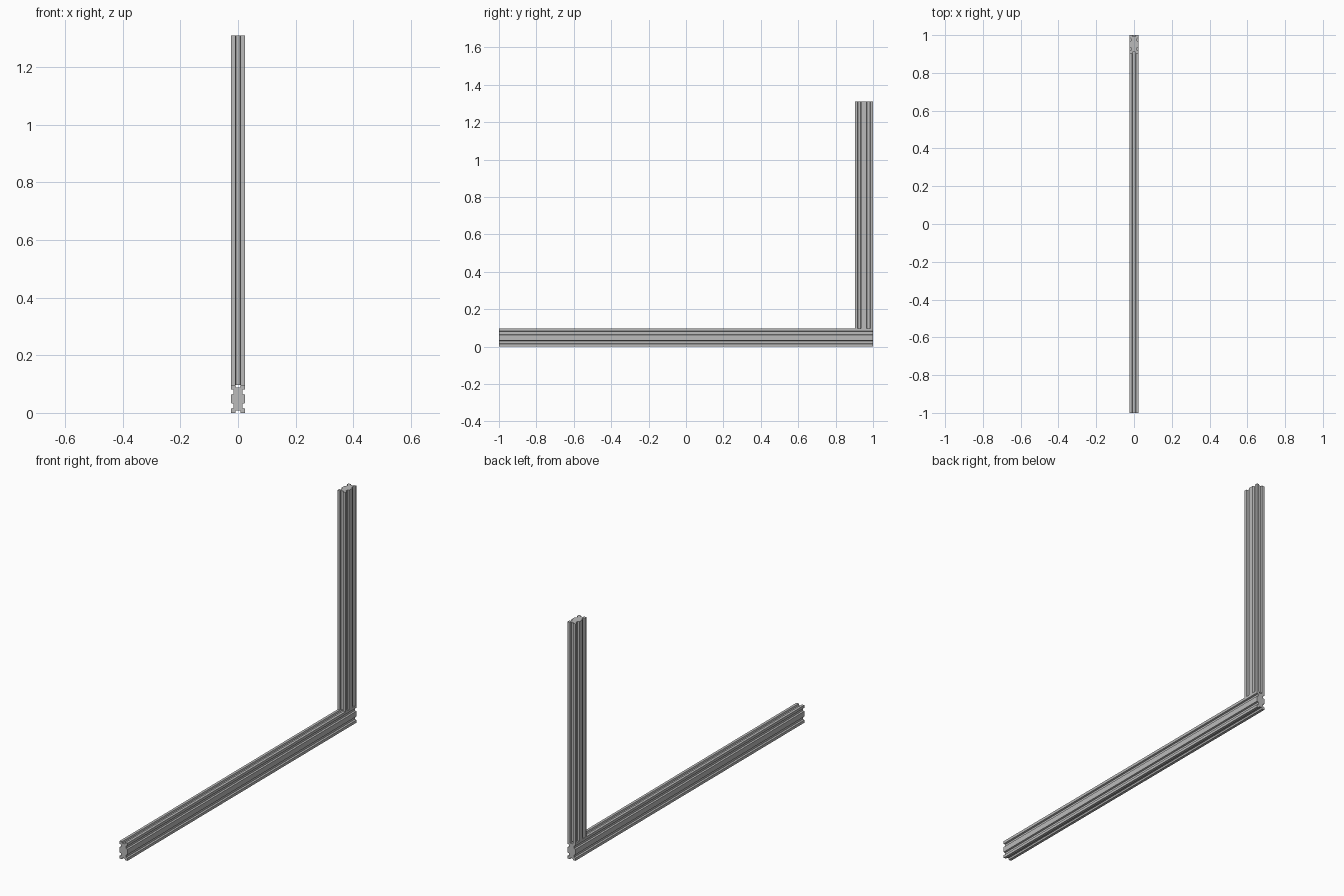
import bpy, bmesh
from mathutils import Vector

WIDTH = 0.0485             # one slot module
DEPTH = 2 * WIDTH          # two modules on the long side
SLOT_MOUTH, SLOT_FLOOR, SLOT_DEEP = 0.0095, 0.007, 0.0085

if "Cube" in bpy.data.objects:
    bpy.data.objects.remove(bpy.data.objects["Cube"], do_unlink=True)

aluminium = bpy.data.materials.new("aluminium_grey")
aluminium.use_nodes = True
grey = (0.5, 0.5, 0.5, 1)
aluminium.diffuse_color = grey
aluminium.node_tree.nodes["Principled BSDF"].inputs["Base Color"].default_value = grey


def slotted_profile():
    """Closed outline of the bar section, one tapered slot per module."""
    w, d = WIDTH / 2, DEPTH / 2
    corners = [Vector(c) for c in ((-w, -d), (w, -d), (w, d), (-w, d))]
    outline = []
    for i, start in enumerate(corners):
        side = corners[(i + 1) % 4] - start
        along = side.normalized()
        inward = Vector((-along.y, along.x))
        outline.append(start)
        for k in range(round(side.length / WIDTH)):
            middle = start + along * WIDTH * (k + 0.5)
            for offset, deep in ((-SLOT_MOUTH, 0), (-SLOT_FLOOR, SLOT_DEEP),
                                 (SLOT_FLOOR, SLOT_DEEP), (SLOT_MOUTH, 0)):
                outline.append(middle + along * offset + inward * deep)
    return outline


def make_bar(name, length, place):
    """Extrude the section; place maps section x, section y, distance to space."""
    bm = bmesh.new()
    face = bm.faces.new([bm.verts.new(place(p.x, p.y, 0)) for p in slotted_profile()])
    sweep = Vector(place(0, 0, length)) - Vector(place(0, 0, 0))
    result = bmesh.ops.extrude_face_region(bm, geom=[face], use_keep_orig=True)
    moved = [v for v in result["geom"] if isinstance(v, bmesh.types.BMVert)]
    bmesh.ops.translate(bm, verts=moved, vec=sweep)
    bmesh.ops.recalc_face_normals(bm, faces=bm.faces)
    mesh = bpy.data.meshes.new(name)
    bm.to_mesh(mesh)
    bm.free()
    mesh.materials.append(aluminium)
    bpy.context.collection.objects.link(bpy.data.objects.new(name, mesh))


# Long bar lying on the ground, front to back
make_bar("base_bar", 2, lambda x, y, t: (x, t - 1, y + DEPTH / 2))

# Upright standing on the rear end of the base
make_bar("upright_bar", 1.2125, lambda x, y, t: (x, y + 1 - DEPTH / 2, DEPTH + t))
